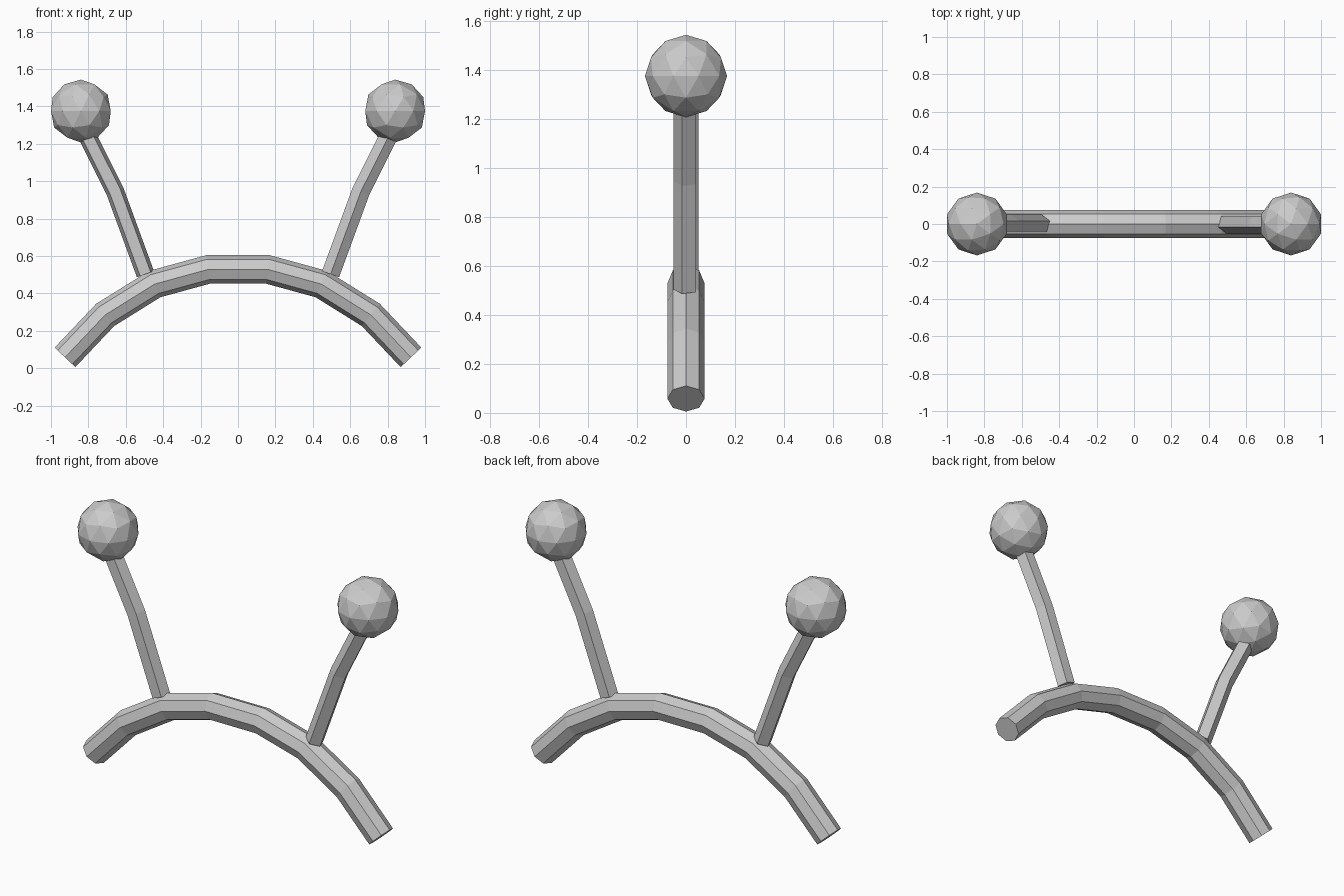
import bpy, bmesh
from math import sin, cos, pi
from mathutils import Vector, Matrix

cube = bpy.data.objects.get("Cube")
if cube:
    bpy.data.objects.remove(cube)

grey = bpy.data.materials.new("light grey")
grey.use_nodes = True
grey.diffuse_color = (0.6, 0.6, 0.6, 1)
grey.node_tree.nodes["Principled BSDF"].inputs["Base Color"].default_value = (0.6, 0.6, 0.6, 1)


def finish(name, bm, turn=0):
    """Turn about the vertical axis and store as a flat-shaded object."""
    bm.transform(Matrix.Rotation(turn, 4, "Z"))
    bmesh.ops.recalc_face_normals(bm, faces=bm.faces)
    mesh = bpy.data.meshes.new(name)
    bm.to_mesh(mesh)
    bm.free()
    mesh.materials.append(grey)
    bpy.context.collection.objects.link(bpy.data.objects.new(name, mesh))


def tube(path, radius, sides):
    """Mitred, capped tube along a path in the xz plane, one corner facing -y."""
    bm = bmesh.new()
    pts = [Vector((x, 0, z)) for x, z in path]
    rings = []
    for i, p in enumerate(pts):
        into = (p - pts[i - 1]).normalized() if i else (pts[1] - p).normalized()
        out = (pts[i + 1] - p).normalized() if i < len(pts) - 1 else into
        along = (into + out).normalized()
        across = Vector((-along.z, 0, along.x)) / along.dot(into)
        ring = []
        for k in range(sides):
            a = 2 * pi * k / sides
            ring.append(bm.verts.new(p + radius * (across * sin(a) + Vector((0, -cos(a), 0)))))
        rings.append(ring)
    for r, s in zip(rings, rings[1:]):
        for k in range(sides):
            n = (k + 1) % sides
            bm.faces.new((r[k], r[n], s[n], s[k]))
    bm.faces.new(rings[0])
    bm.faces.new(rings[-1])
    return bm


# Arched headband
half = [(0.925, 0.058), (0.71, 0.285), (0.445, 0.45), (0.16, 0.528)]
arch = half + [(-x, z) for x, z in reversed(half)]
finish("headband", tube(arch, 0.076, 8))

# Stalks and balls, the right pair being the left pair turned half way round
for side, turn in (("left", 0), ("right", pi)):
    stalk = [(0.495, 0.503), (0.657, 0.945), (0.825, 1.28)]
    finish(side + "_stalk", tube(stalk, 0.051, 5), turn)
    ball = bmesh.new()
    bmesh.ops.create_icosphere(ball, subdivisions=2, radius=0.168,
                               matrix=Matrix.Translation((0.84, 0, 1.375)))
    finish(side + "_ball", ball, turn)
